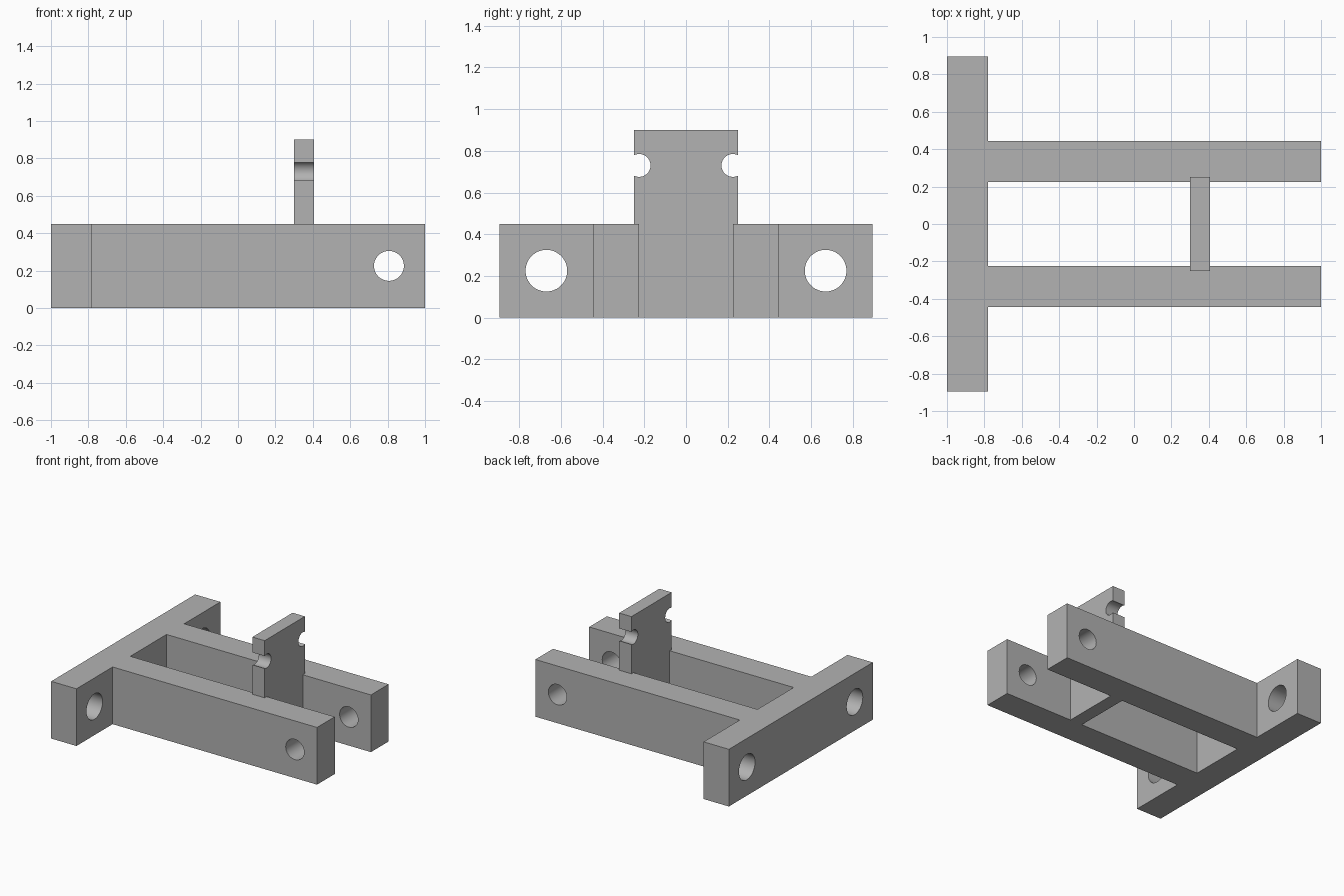
import bpy
import bmesh
from math import cos, sin, pi, asin
from mathutils import Matrix, Vector

if "Cube" in bpy.data.objects:
    bpy.data.objects.remove(bpy.data.objects["Cube"], do_unlink=True)

HEIGHT = 0.45
RAIL_IN, RAIL_OUT = 0.225, 0.445
BAR_X = -0.78
MID_Z = HEIGHT / 2

# Plain grey material
grey = bpy.data.materials.new("grey")
grey.use_nodes = True
colour = (0.448, 0.448, 0.448, 1)
grey.diffuse_color = colour
grey.node_tree.nodes["Principled BSDF"].inputs["Base Color"].default_value = colour


def finish(name, bm):
    bmesh.ops.recalc_face_normals(bm, faces=bm.faces)
    mesh = bpy.data.meshes.new(name)
    bm.to_mesh(mesh)
    bm.free()
    mesh.materials.append(grey)
    obj = bpy.data.objects.new(name, mesh)
    bpy.context.collection.objects.link(obj)
    return obj


def extrude_profile(name, points, direction):
    bm = bmesh.new()
    face = bm.faces.new([bm.verts.new(p) for p in points])
    result = bmesh.ops.extrude_face_region(bm, geom=[face], use_keep_orig=True)
    moved = [v for v in result["geom"] if isinstance(v, bmesh.types.BMVert)]
    bmesh.ops.translate(bm, verts=moved, vec=Vector(direction))
    return finish(name, bm)


def select_only(obj):
    bpy.ops.object.select_all(action="DESELECT")
    obj.select_set(True)
    bpy.context.view_layer.objects.active = obj


def drill(obj, centre, radius, length, axis):
    bm = bmesh.new()
    bmesh.ops.create_cone(bm, cap_ends=True, segments=48, radius1=radius,
                          radius2=radius, depth=length,
                          matrix=Matrix.Translation(centre) @ Matrix.Rotation(pi / 2, 4, axis))
    cutter = finish("hole_cutter", bm)
    cutter.hide_render = True
    mod = obj.modifiers.new("hole", "BOOLEAN")
    mod.operation = "DIFFERENCE"
    mod.solver = "EXACT"
    mod.object = cutter
    select_only(obj)
    bpy.ops.object.modifier_apply(modifier=mod.name)
    bpy.data.objects.remove(cutter, do_unlink=True)


# Frame: cross bar with two rails, one mirrored outline
half = [(BAR_X, RAIL_IN), (1, RAIL_IN), (1, RAIL_OUT),
        (BAR_X, RAIL_OUT), (BAR_X, 0.895), (-1, 0.895)]
outline = half + [(x, -y) for x, y in reversed(half)]
frame = extrude_profile("frame", [(x, y, 0) for x, y in outline], (0, 0, HEIGHT))

# Pivot hole through both rails, mounting holes through the cross bar ends
drill(frame, (0.807, 0, MID_Z), 0.08, 1.2, "X")
for side in (-1, 1):
    drill(frame, (-0.89, side * 0.67, MID_Z), 0.1, 0.5, "Y")

# Upright plate between the rails, with a round notch in each edge
PLATE_Y, NOTCH_Z, NOTCH_R = 0.25, 0.73, 0.055
reach = pi - asin((PLATE_Y - RAIL_IN) / NOTCH_R) - pi / 2
STEPS = 24
start, end = -reach, -2 * pi + reach
notch = [(RAIL_IN + NOTCH_R * cos(a), NOTCH_Z + NOTCH_R * sin(a))
         for a in (start + (end - start) * i / STEPS for i in range(STEPS + 1))]
edge = [(RAIL_IN, 0), (RAIL_IN, HEIGHT), (PLATE_Y, HEIGHT)] + notch + [(PLATE_Y, 0.9)]
outline = edge + [(-y, z) for y, z in reversed(edge)]
plate = extrude_profile("upright_plate", [(0.3, y, z) for y, z in outline], (0.107, 0, 0))

# Smooth round walls, crisp edges
for obj in (frame, plate):
    select_only(obj)
    bpy.ops.object.shade_smooth_by_angle(angle=pi / 6)
